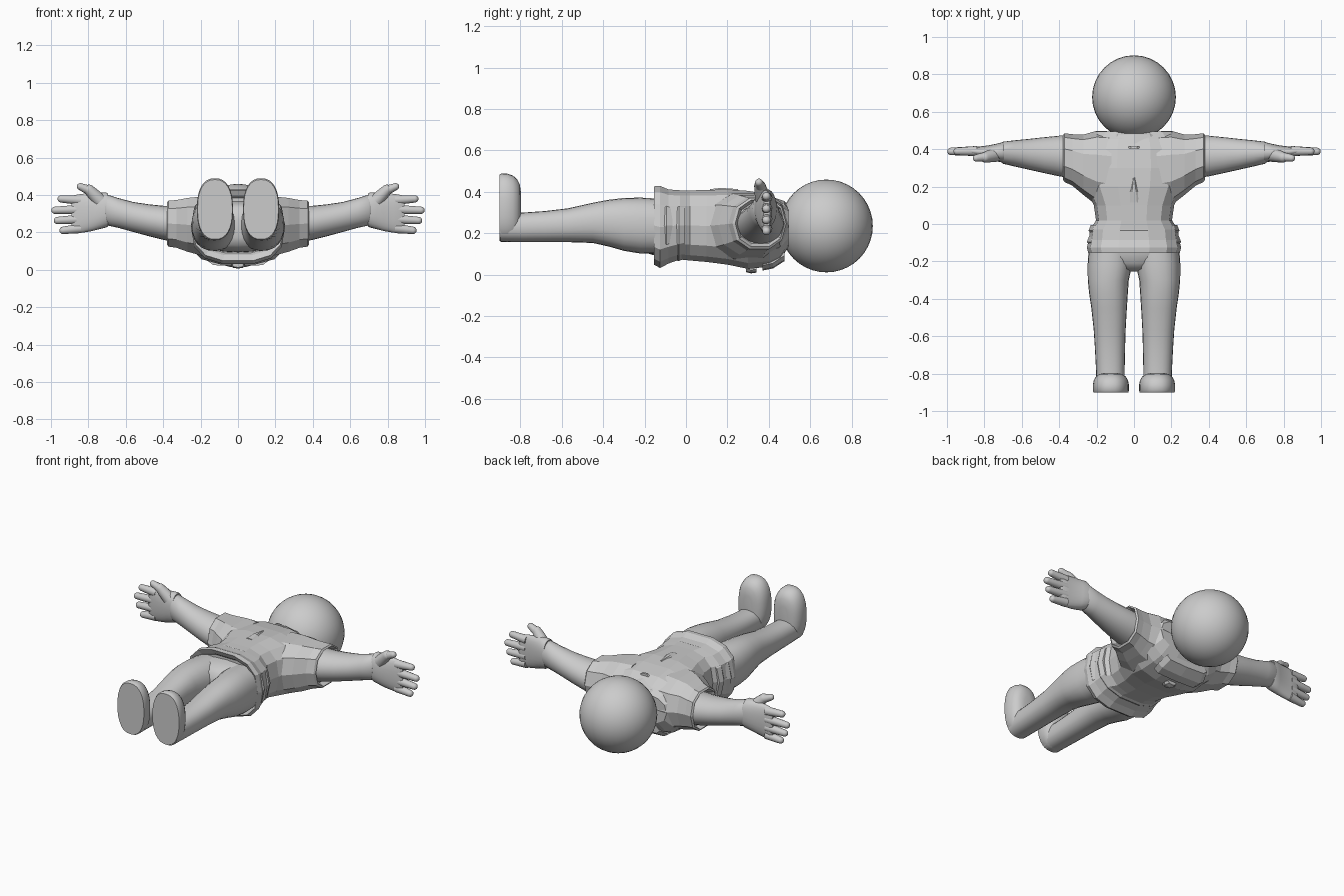
import bpy, bmesh, math
from mathutils import Matrix, Vector

def loft(name, axis, secs, n=24, p=2.0, smooth=True, mirror=False, mat=None):
    """Skin superellipse rings. Section = (t, c1, c2, r1, r2) along an axis."""
    bm = bmesh.new()
    rings = []
    for t, c1, c2, r1, r2 in secs:
        ring = []
        for i in range(n):
            a = 2 * math.pi * i / n
            c, s = math.cos(a), math.sin(a)
            u = c1 + r1 * math.copysign(abs(c) ** (2 / p), c)
            v = c2 + r2 * math.copysign(abs(s) ** (2 / p), s)
            co = {'x': (t, u, v), 'y': (u, t, v), 'z': (u, v, t)}[axis]
            ring.append(bm.verts.new(co))
        rings.append(ring)
    for a, b in zip(rings, rings[1:]):
        for i in range(n):
            j = (i + 1) % n
            bm.faces.new((a[i], a[j], b[j], b[i]))
    bm.faces.new(rings[0])
    bm.faces.new(rings[-1])
    if mat:
        bm.transform(mat)
    bmesh.ops.recalc_face_normals(bm, faces=bm.faces)
    me = bpy.data.meshes.new(name)
    bm.to_mesh(me)
    bm.free()
    ob = bpy.data.objects.new(name, me)
    bpy.context.collection.objects.link(ob)
    finish(ob, smooth, mirror)
    return ob

def finish(ob, smooth, mirror):
    if mirror:
        m = ob.modifiers.new("mirror", 'MIRROR')
        m.mirror_object = origin
        m.use_clip = False
        m.use_mirror_merge = False
    if smooth:
        bpy.ops.object.select_all(action='DESELECT')
        ob.select_set(True)
        bpy.context.view_layer.objects.active = ob
        bpy.ops.object.shade_smooth_by_angle(angle=math.radians(45))

def capsule(name, a, b, r0, r1):
    """Tapered, round-ended finger from a to b (b is the very tip)."""
    a, b = Vector(a), Vector(b)
    d = b - a
    L = d.length
    secs = [(0, 0, 0, r0, r0), (L * .5, 0, 0, (r0 + r1) / 2 * .97, (r0 + r1) / 2 * .97)]
    for k in range(6):
        t = math.radians(16.5 * k)
        r = r1 * math.cos(t)
        secs.append((L - r1 + r1 * math.sin(t), 0, 0, r, r))
    m = Matrix.Translation(a) @ d.to_track_quat('Z', 'Y').to_matrix().to_4x4()
    loft(name, 'z', secs, n=14, mirror=True, mat=m)

def span(t, lo1, hi1, lo2, hi2):
    return (t, (lo1 + hi1) / 2, (lo2 + hi2) / 2, (hi1 - lo1) / 2, (hi2 - lo2) / 2)

origin = bpy.data.objects.new("mirror_centre", None)
bpy.context.collection.objects.link(origin)
origin.hide_render = True

# Head
bpy.ops.mesh.primitive_uv_sphere_add(segments=32, ring_count=20, radius=0.224,
                                     location=(0, 0.678, 0.235))
head = bpy.context.object
head.name = "head"
finish(head, True, False)
loft("neck", 'y', [span(.42, -.1, .1, .13, .33), span(.52, -.09, .09, .14, .32)])

# Legs and hips
loft("leg", 'y', [
    span(-.895, .05, .2, .158, .30), span(-.78, .05, .203, .157, .30),
    span(-.68, .048, .208, .157, .307), span(-.57, .045, .215, .157, .32),
    span(-.45, .038, .228, .153, .347), span(-.37, .033, .24, .135, .362),
    span(-.30, .028, .247, .115, .37), span(-.22, .01, .248, .102, .372),
    span(-.10, .002, .24, .10, .365)], p=2.3, mirror=True)
loft("hips", 'y', [
    span(-.255, -.06, .06, .17, .27), span(-.24, -.13, .13, .13, .33),
    span(-.21, -.19, .19, .11, .35), span(-.16, -.238, .238, .095, .368),
    span(-.05, -.22, .22, .09, .37)], p=2.4)

# Feet
loft("foot", 'y', [
    span(-.9, .03, .216, .163, .482), span(-.89, .027, .22, .158, .489),
    span(-.86, .027, .22, .157, .487), span(-.835, .032, .215, .16, .478),
    span(-.815, .045, .203, .17, .46), span(-.802, .065, .185, .19, .435),
    span(-.796, .095, .155, .23, .39)], n=32, p=2.4, mirror=True)

# Arms
loft("arm", 'x', [
    span(.30, .24, .475, .14, .34), span(.40, .255, .472, .16, .342),
    span(.48, .272, .464, .18, .35), span(.56, .29, .455, .202, .362),
    span(.64, .308, .447, .224, .383), span(.70, .322, .44, .237, .402),
    span(.71, .33, .435, .245, .395)], mirror=True)

# Hands: palm, four fingers and a thumb
loft("palm", 'x', [
    span(.695, .33, .437, .232, .408), span(.705, .33, .437, .226, .413),
    span(.74, .335, .428, .217, .413), span(.78, .345, .42, .207, .41),
    span(.83, .358, .414, .198, .406), span(.87, .366, .412, .196, .40),
    span(.89, .375, .405, .205, .39)], p=2.3, mirror=True)
for name, z0, x1, z1 in (("index", .372, .965, .380), ("middle", .322, .998, .317),
                         ("ring", .270, .985, .262), ("little", .222, .955, .208)):
    capsule(name + "_finger", (.84, .39, z0), (x1, .388, z1), .027, .020)
capsule("thumb_base", (.74, .37, .37), (.815, .352, .447), .038, .028)
capsule("thumb", (.785, .36, .42), (.86, .35, .452), .027, .019)

# Shirt body: faceted shell with a recessed hem
loft("shirt_body", 'y', [
    span(-.10, -.2, .2, .10, .37), span(-.14, -.225, .225, .075, .40),
    span(-.155, -.245, .245, .045, .43), span(-.125, -.252, .252, .028, .432),
    span(-.085, -.242, .242, .05, .415), span(-.03, -.235, .235, .07, .41),
    span(.02, -.203, .203, .065, .41), span(.10, -.215, .215, .058, .412),
    span(.20, -.26, .26, .045, .415), span(.30, -.275, .275, .024, .408),
    span(.40, -.27, .27, .035, .392), span(.455, -.25, .25, .065, .355),
    span(.495, -.21, .21, .135, .32)], n=14, p=2.7, smooth=False)

# Sleeves: octagonal with a recessed opening
loft("sleeve", 'x', [
    span(.12, .08, .495, .06, .40), span(.20, .10, .498, .07, .398),
    span(.27, .155, .478, .09, .39), span(.33, .205, .48, .112, .378),
    span(.372, .225, .485, .118, .375), span(.38, .238, .475, .13, .365),
    span(.35, .25, .465, .145, .35)], n=10, p=2.3, smooth=False, mirror=True)

# Waist folds at the sides of the shirt
for i, (y, w) in enumerate(((-.095, .252), (-.035, .243))):
    loft("waist_fold_%d" % (i + 1), 'y', [
        span(y - .025, -w + .015, w - .015, .07, .405),
        span(y, -w, w, .062, .412),
        span(y + .03, -w + .012, w - .012, .075, .40)], n=14, p=2.5, smooth=False)

# Neckline, front crease and small flaps
loft("neckline", 'y', [
    span(.43, -.18, .18, .10, .37), span(.475, -.165, .165, .11, .355),
    span(.492, -.14, .14, .125, .335)], n=12, p=2.2, smooth=False)
loft("front_crease", 'y', [
    span(.115, -.03, .03, .395, .414), span(.17, -.022, .022, .40, .420),
    span(.25, -.004, .004, .40, .414)], n=6, smooth=False)
loft("front_tab", 'y', [
    span(.405, -.03, .03, .37, .397), span(.415, -.03, .03, .37, .395)], n=6, smooth=False)
loft("back_knot", 'y', [
    span(.29, -.03, .03, .012, .04), span(.315, -.04, .04, .006, .04),
    span(.34, -.03, .03, .01, .04)], n=8, smooth=False)
loft("back_flap", 'y', [
    span(.37, -.16, .16, .02, .07), span(.42, -.17, .17, .03, .08),
    span(.475, -.15, .15, .065, .12)], n=8, p=3.5, smooth=False)
